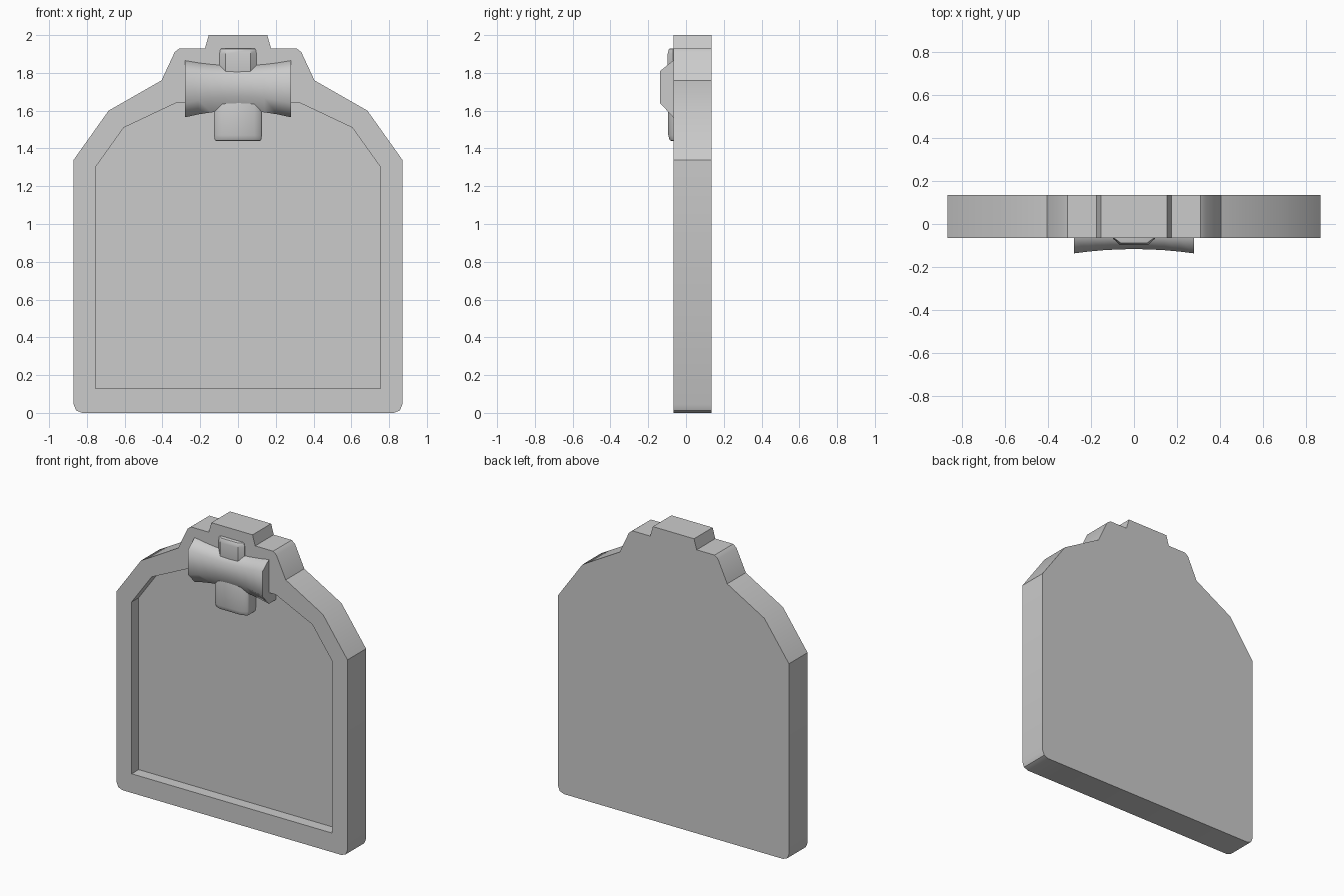
import bpy, bmesh, math

if "Cube" in bpy.data.objects:
    bpy.data.objects.remove(bpy.data.objects["Cube"])


def loft(name, sections, smooth=None, bevel=0):
    """Closed solid skinned through matching rings of 3D points."""
    bm = bmesh.new()
    rings = [[bm.verts.new(p) for p in s] for s in sections]
    n = len(rings[0])
    for a, b in zip(rings, rings[1:]):
        for i in range(n):
            j = (i + 1) % n
            bm.faces.new((a[i], a[j], b[j], b[i]))
    bm.faces.new(rings[0])
    bm.faces.new(rings[-1])
    bmesh.ops.recalc_face_normals(bm, faces=bm.faces)
    me = bpy.data.meshes.new(name)
    bm.to_mesh(me)
    bm.free()
    ob = bpy.data.objects.new(name, me)
    bpy.context.collection.objects.link(ob)
    bpy.ops.object.select_all(action='DESELECT')
    bpy.context.view_layer.objects.active = ob
    ob.select_set(True)
    if bevel:
        m = ob.modifiers.new("bevel", 'BEVEL')
        m.width, m.segments = bevel, 2
        m.limit_method, m.angle_limit = 'ANGLE', math.radians(50)
        bpy.ops.object.modifier_apply(modifier="bevel")
    if smooth:
        bpy.ops.object.shade_smooth_by_angle(angle=math.radians(smooth))
    return ob


def slab(name, half, y0, y1):
    """Prism along y from the right half of a symmetric outline."""
    outline = half + [(-x, z) for x, z in reversed(half)]
    return loft(name, [[(x, y, z) for x, z in outline] for y in (y0, y1)])


# Plate with stepped top
FRONT, FLOOR, BACK = -0.065, 0.01, 0.135
plate = slab("plate", [(0.825, 0), (0.857, 0.013), (0.87, 0.045), (0.87, 1.34),
                       (0.685, 1.60), (0.405, 1.76), (0.335, 1.91),
                       (0.31, 1.93), (0.175, 1.93), (0.155, 2.0)], FRONT, BACK)

# Sunken front panel
recess = slab("recess_cutter", [(0.755, 0.13), (0.755, 1.30), (0.605, 1.51),
                                (0.33, 1.64)], FRONT - 0.1, FLOOR)
recess.hide_render = True
cut = plate.modifiers.new("recess", 'BOOLEAN')
cut.operation, cut.object, cut.solver = 'DIFFERENCE', recess, 'EXACT'
bpy.context.view_layer.objects.active = plate
bpy.ops.object.modifier_apply(modifier="recess")
bpy.data.objects.remove(recess)
bpy.ops.object.select_all(action='DESELECT')
plate.select_set(True)
bpy.ops.object.shade_smooth_by_angle(angle=math.radians(28))

# Waisted crossbar of the clasp
rings = []
for i in range(-4, 5):
    t = (i / 4) ** 2
    x = 0.28 * i / 4
    top, bot = 1.838 + 0.027 * t, 1.60 - 0.035 * t
    f = -0.117 - 0.02 * t
    rings.append([(x, FLOOR + 0.01, top), (x, -0.068, top), (x, f, top - 0.055),
                  (x, f, bot + 0.075), (x, -0.068, bot), (x, FLOOR + 0.01, bot)])
loft("clasp_crossbar", rings, smooth=50)


# Tapered strap ends above and below the crossbar
def strap(name, stations):
    loft(name, [[(-w, FLOOR + 0.01, z), (-w, -0.068, z), (-w * 0.68, f, z),
                 (w * 0.68, f, z), (w, -0.068, z), (w, FLOOR + 0.01, z)]
                for w, f, z in stations], smooth=35, bevel=0.008)


strap("strap_top", [(0.098, -0.097, 1.74), (0.098, -0.097, 1.90), (0.092, -0.09, 1.93)])
strap("strap_bottom", [(0.127, -0.094, 1.70), (0.127, -0.094, 1.47), (0.122, -0.086, 1.44)])
